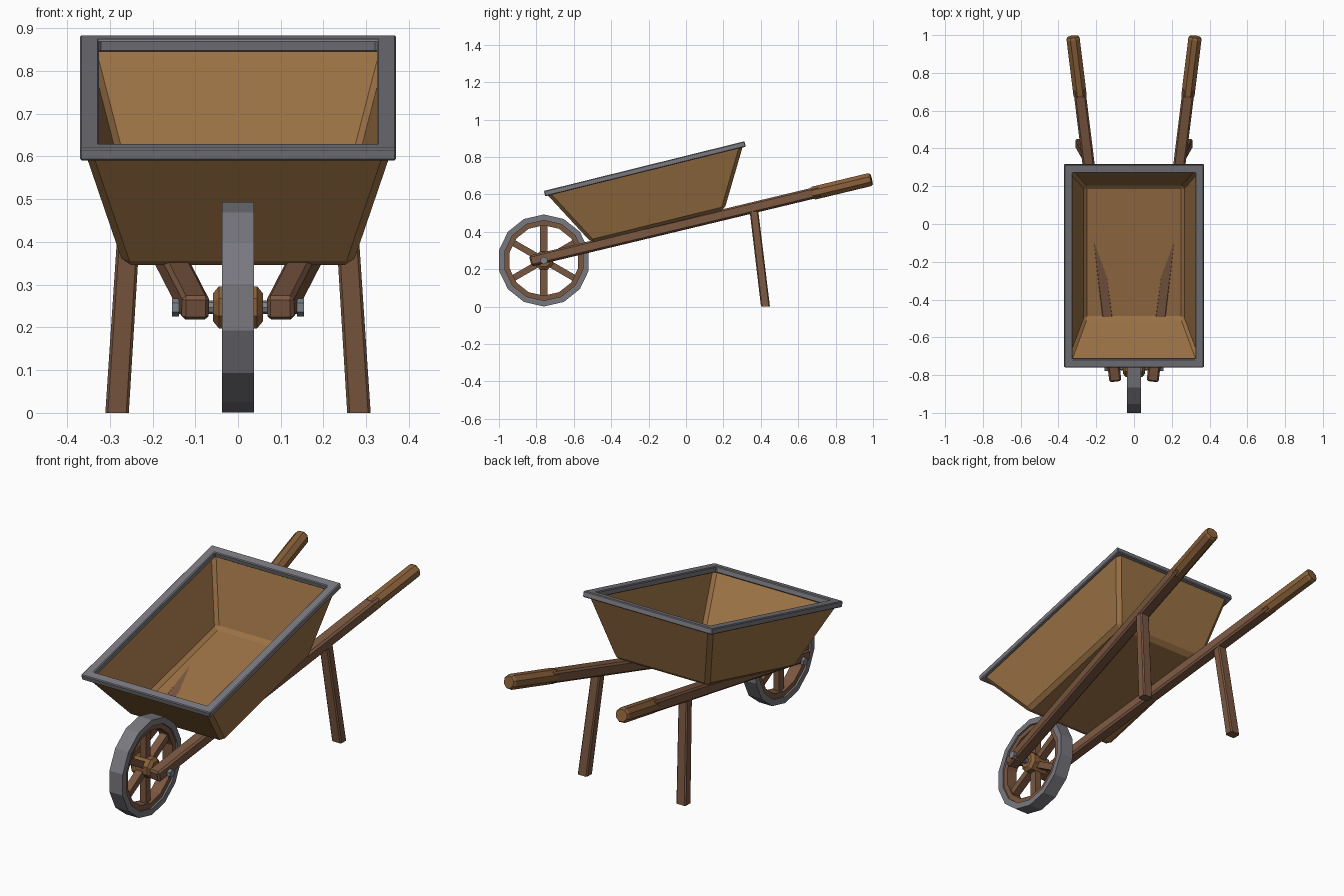
import bpy, bmesh, math
from mathutils import Matrix, Vector

if "Cube" in bpy.data.objects:
    bpy.data.objects.remove(bpy.data.objects["Cube"])


def material(name, rgb):
    m = bpy.data.materials.new(name)
    m.diffuse_color = (*rgb, 1)
    m.use_nodes = True
    m.node_tree.nodes["Principled BSDF"].inputs["Base Color"].default_value = m.diffuse_color
    return m


BOARD = material("tray wood", (0.33, 0.168, 0.06))
TIMBER = material("frame timber", (0.195, 0.095, 0.052))
GRIP = material("grip wood", (0.25, 0.118, 0.042))
METAL = material("iron", (0.19, 0.19, 0.212))
STEEL = material("axle steel", (0.2, 0.225, 0.25))


def finish(name, bm, mat, matrix=Matrix()):
    bmesh.ops.recalc_face_normals(bm, faces=bm.faces[:])
    me = bpy.data.meshes.new(name)
    bm.to_mesh(me)
    bm.free()
    me.transform(matrix)
    me.materials.append(mat)
    ob = bpy.data.objects.new(name, me)
    bpy.context.collection.objects.link(ob)
    return ob


def frame(a, b):
    """Matrix at the middle of a-b, local x along it."""
    a, b = Vector(a), Vector(b)
    d = (b - a).normalized()
    ref = Vector((0, 0, 1)) if abs(d.z) < 0.8 else Vector((0, 1, 0))
    side = ref.cross(d).normalized()
    up = d.cross(side)
    m = Matrix((d, side, up)).transposed().to_4x4()
    m.translation = (a + b) / 2
    return m, (b - a).length


def hexa(lower, upper):
    """Closed six-sided solid from two loops of four points."""
    bm = bmesh.new()
    lo = [bm.verts.new(p) for p in lower]
    hi = [bm.verts.new(p) for p in upper]
    bm.faces.new(lo[::-1])
    bm.faces.new(hi)
    for i in range(4):
        j = (i + 1) % 4
        bm.faces.new((lo[i], lo[j], hi[j], hi[i]))
    bmesh.ops.recalc_face_normals(bm, faces=bm.faces[:])
    return bm


def rect(w, d, z, x=0, y=0):
    return [(x + sx * w / 2, y + sy * d / 2, z)
            for sx, sy in ((-1, -1), (1, -1), (1, 1), (-1, 1))]


def bevel(bm, edges, size):
    bmesh.ops.bevel(bm, geom=edges, offset=size, segments=1,
                    affect='EDGES', profile=0.5)


def bar(name, a, b, w, h, mat, bev=0.0):
    m, length = frame(a, b)
    bm = hexa(rect(length, w, -h / 2), rect(length, w, h / 2))
    if bev:
        bevel(bm, bm.edges[:], bev)
    return finish(name, bm, mat, m)


def lathe(name, profile, n, mat, matrix, closed=False, turn=0.0):
    """Spin (x, radius) points about local x; closed gives a ring."""
    bm = bmesh.new()
    loops = []
    for x, r in profile:
        angles = [turn + 2 * math.pi * i / n for i in range(n)]
        loops.append([bm.verts.new((x, r * math.sin(t), r * math.cos(t)))
                      for t in angles])
    pairs = list(zip(loops, loops[1:]))
    if closed:
        pairs.append((loops[-1], loops[0]))
    else:
        bm.faces.new(loops[0])
        bm.faces.new(loops[-1])
    for p, q in pairs:
        for i in range(n):
            j = (i + 1) % n
            bm.faces.new((p[i], p[j], q[j], q[i]))
    return finish(name, bm, mat, matrix)


def ring(name, ro, ri, hw, mat):
    return lathe(name, [(-hw, ri), (-hw, ro), (hw, ro), (hw, ri)],
                 14, mat, WHEEL, closed=True)


# Wheel: iron tyre, wooden felloe, six spokes, hub
AX = Vector((0, -0.76, 0.247))
WHEEL = Matrix.Translation(AX)
ring("wheel_tyre", 0.246, 0.214, 0.038, METAL)
ring("wheel_felloe", 0.218, 0.188, 0.029, TIMBER)
for k in range(6):
    t = k * math.pi / 3
    d = Vector((0, math.sin(t), math.cos(t)))
    bar(f"wheel_spoke_{k + 1}", AX + d * 0.03, AX + d * 0.2, 0.034 if k % 3 == 0 else 0.04,
        0.04 if k % 3 == 0 else 0.034, TIMBER)
lathe("wheel_hub", [(-0.058, 0.036), (-0.045, 0.053), (0.045, 0.053), (0.058, 0.036)],
      8, GRIP, WHEEL, turn=math.pi / 8)

# Axle with end caps
lathe("axle", [(-0.15, 0.016), (0.15, 0.016)], 8, STEEL, WHEEL)
for s in (-1, 1):
    lathe("axle_cap", [(0.138 * s, 0.021), (0.155 * s, 0.021)], 6, STEEL, WHEEL)


# Side beams, grips and legs, mirrored
def on_beam(y, s):
    return Vector((s * (0.10 + 0.1236 * (y + 0.82)), y, 0.261 + 0.24 * (y + 0.76)))


for s, side in ((-1, "left"), (1, "right")):
    bar(f"{side}_beam", on_beam(-0.83, s), on_beam(0.72, s), 0.064, 0.058, TIMBER, 0.009)
    m, length = frame(on_beam(0.675, s), on_beam(0.991, s))
    e = length / 2
    lathe(f"{side}_grip", [(-e, 0.034), (-e + 0.012, 0.038), (e - 0.012, 0.038), (e, 0.031)],
          8, GRIP, m, turn=math.pi / 8)
    bm = hexa(rect(0.055, 0.048, 0, s * 0.283, 0.425),
              rect(0.052, 0.046, 0.515, s * 0.25, 0.363))
    bevel(bm, [ed for ed in bm.edges
               if abs(ed.verts[0].co.z - ed.verts[1].co.z) > 0.1], 0.006)
    finish(f"{side}_leg", bm, TIMBER)


# Tray: tapered tilted tub with chamfered corners and thin walls
def tilted(w, y0, z0, y1, z1):
    return [(-w, y0, z0), (w, y0, z0), (w, y1, z1), (-w, y1, z1)]


bm = hexa(tilted(0.268, -0.505, 0.342, 0.205, 0.5175),
          tilted(0.357, -0.745, 0.602, 0.305, 0.862))
top = max(bm.faces, key=lambda f: f.calc_center_median().z)
bevel(bm, [ed for ed in bm.edges if ed not in top.edges[:]], 0.018)
top = max(bm.faces, key=lambda f: f.normal.z)
bmesh.ops.delete(bm, geom=[top], context='FACES_ONLY')
tray = finish("tray", bm, BOARD)
mod = tray.modifiers.new("walls", 'SOLIDIFY')
mod.thickness = 0.008
mod.offset = -1

# Iron rim around the tray mouth
bm = bmesh.new()
loops = [[bm.verts.new(p) for p in rect(w, d, z)]
         for w, d, z in ((0.74, 1.105, -0.015), (0.74, 1.105, 0.015),
                         (0.65, 1.015, 0.015), (0.65, 1.015, -0.015))]
for k in range(4):
    p, q = loops[k], loops[(k + 1) % 4]
    for i in range(4):
        j = (i + 1) % 4
        bm.faces.new((p[i], p[j], q[j], q[i]))
bmesh.ops.recalc_face_normals(bm, faces=bm.faces[:])
bevel(bm, [ed for ed in bm.edges if ed.calc_face_angle(0) > 0.5], 0.004)
finish("tray_rim", bm, METAL,
       Matrix.Translation((0, -0.22, 0.737)) @ Matrix.Rotation(math.radians(13.9), 4, 'X'))
